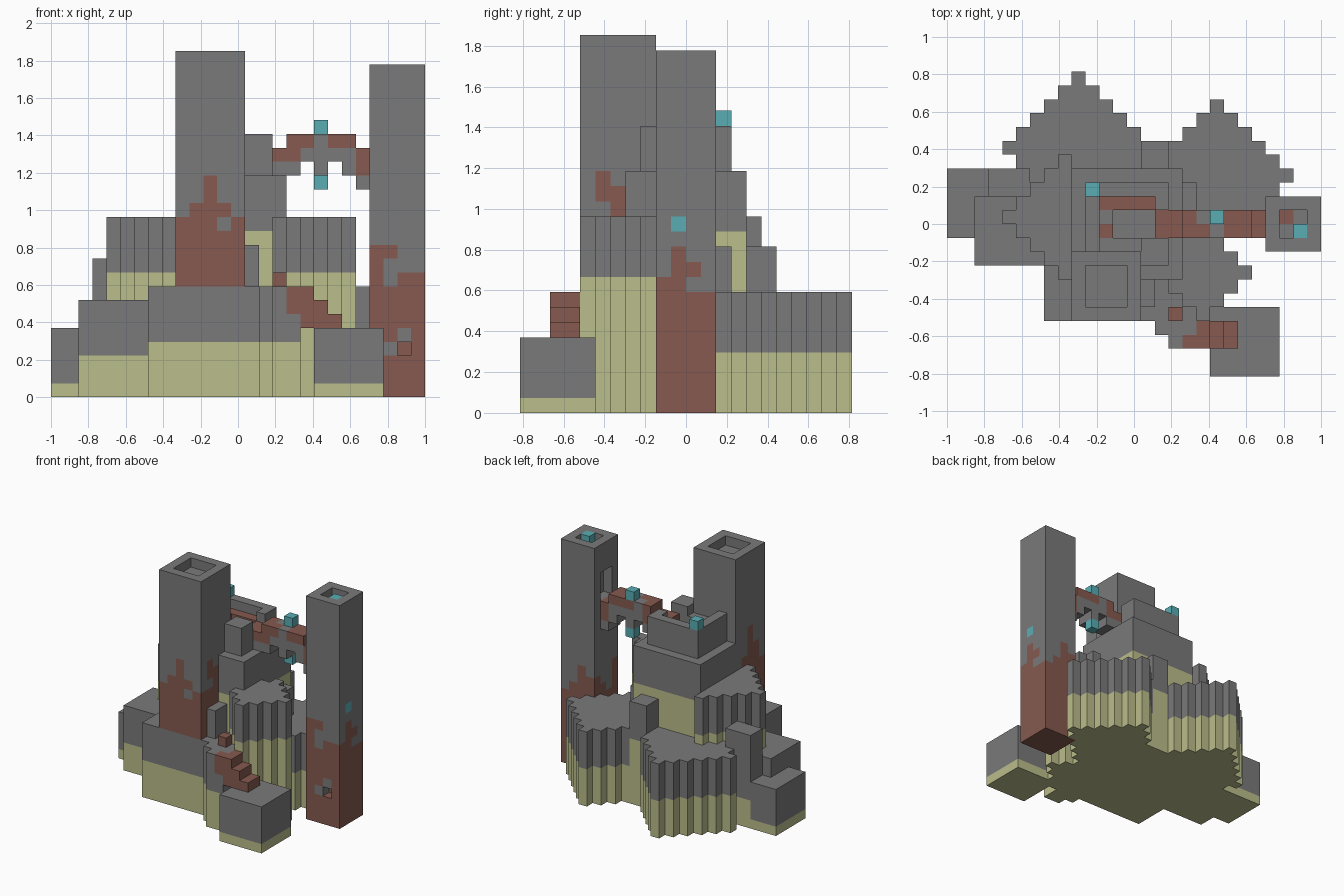
import bpy, bmesh
from mathutils import Vector

default = bpy.data.objects.get("Cube")
if default:
    bpy.data.objects.remove(default)

U = 2 / 27                      # edge of one block
GREY, RUST, OLIVE, CYAN = range(4)
materials = []
for label, rgb in (("stone grey", (0.195, 0.195, 0.195)), ("rust red", (0.238, 0.102, 0.08)),
                   ("moss olive", (0.497, 0.509, 0.258)), ("glow cyan", (0.102, 0.423, 0.456))):
    m = bpy.data.materials.new(label)
    m.use_nodes = True
    m.diffuse_color = (*rgb, 1)
    m.node_tree.nodes["Principled BSDF"].inputs["Base Color"].default_value = (*rgb, 1)
    materials.append(m)

taken = {}                      # block -> colour, shared so that parts never overlap
parts = []


def box(x, y, z):
    return {(i, j, k) for i in range(*x) for j in range(*y) for k in range(*z)}


def diamond(cx, cy, r, top):
    return {(i, j, k) for i in range(cx - r, cx + r + 1) for j in range(cy - r, cy + r + 1)
            for k in range(top) if abs(i - cx) + abs(j - cy) <= r}


def plain(colour):
    return lambda c: colour


def banded(height):
    return lambda c: OLIVE if c[2] < height else GREY


def streaked(base, tops, special):
    """Rust up to a height that varies by column, with single odd blocks."""
    return lambda c: special.get(c, RUST if c[2] < tops.get(c[:2], base) else GREY)


def part(name, cells, rule):
    cells = {c for c in cells if c not in taken}
    for c in cells:
        taken[c] = rule(c)
    parts.append((name, cells))


# Tall tower with a sunken roof, a doorway and a small niche
tall = box((23, 27), (9, 13), (0, 24))
tall -= box((24, 26), (10, 12), (23, 24)) | box((23, 24), (10, 12), (18, 21)) | {(25, 9, 3)}
part("side_tower", tall, streaked(
    8, {(23, 9): 11, (25, 9): 9, (26, 9): 9, (26, 10): 11, (25, 12): 9,
        (24, 12): 11, (23, 12): 10, (23, 11): 9},
    {(24, 9, 10): RUST, (26, 11, 9): RUST, (24, 9, 3): GREY, (25, 9, 4): GREY,
     (26, 10, 12): CYAN, (24, 11, 22): RUST}))
part("side_tower_crystal", {(25, 10, 23)}, plain(CYAN))

# Front tower
part("front_tower", box((9, 14), (4, 9), (8, 25)) - box((10, 13), (5, 8), (24, 25)), streaked(
    13, {(10, 4): 14, (11, 4): 16, (12, 4): 14, (13, 5): 16, (13, 6): 15,
         (9, 5): 15, (9, 6): 17, (9, 7): 14},
    {(12, 4, 12): GREY, (13, 5, 13): GREY}))

# Arched bridge with its crystals
bridge = box((15, 23), (10, 12), (17, 18)) | box((17, 22), (10, 12), (18, 19))
for column in (16, 17, 19, 21, 22):
    bridge |= box((column, column + 1), (10, 12), (16, 17))
bridge |= box((22, 23), (10, 12), (15, 16))


def bridge_colour(c):
    i, j, k = c
    if k == 18:
        return GREY if (i, j) in ((18, 11), (19, 10)) else RUST
    return RUST if (k == 17 and (i < 18 or i == 22)) or (k == 16 and i == 22) else GREY


part("bridge", bridge, bridge_colour)
part("bridge_crystals", {(19, 11, 19), (19, 11, 15)}, plain(CYAN))

# Keep: broad lower block, walled upper court
part("keep", box((9, 17), (7, 15), (0, 16)), banded(12))
court = box((10, 16), (8, 14), (16, 19)) - box((11, 15), (9, 13), (18, 19))
court -= box((12, 15), (10, 12), (17, 19)) | box((15, 16), (10, 12), (17, 19))
court |= box((14, 16), (8, 10), (16, 19))
part("keep_court", court, lambda c: RUST if c[2] == 17 and 11 <= c[0] < 15
     and (c[1] == 12 or c[:2] == (11, 10)) else GREY)
part("keep_crystal", {(10, 13, 19)}, plain(CYAN))

# Small buttresses against the keep
part("front_buttress", box((14, 15), (5, 7), (0, 11)), banded(4))
part("side_buttress", box((17, 18), (12, 14), (0, 11)), banded(7))
part("rear_buttress", box((14, 16), (15, 17), (0, 11)), banded(7))

# Stepped diamond bastions
part("high_bastion_left", {c for c in diamond(18, 7, 3, 13) if c[0] > 15}, banded(9))
part("high_bastion_right", diamond(8, 11, 4, 13), banded(9))
part("rear_bastion_right", diamond(9, 16, 5, 8), banded(4))
part("rear_bastion_left", diamond(19, 14, 5, 8), banded(4))

# Rust steps down to the corner block
steps = box((17, 18), (2, 4), (6, 8)) | box((18, 19), (2, 4), (5, 8))
steps |= box((19, 20), (2, 4), (5, 7)) | box((20, 21), (2, 4), (5, 6)) | {(16, 4, 8)}
part("steps", steps, lambda c: GREY if c == (17, 3, 7) else RUST)
part("corner_block", box((19, 24), (0, 5), (0, 5)), banded(1))

# Front terrace and the stair landing
part("front_terrace", box((7, 16), (4, 9), (0, 8)), banded(4))
part("stair_landing", box((15, 18), (3, 6), (0, 8)) | box((16, 18), (2, 3), (0, 8)), banded(4))

# Low stepped blocks on the right end
part("low_wall", box((3, 6), (13, 15), (0, 10)), banded(3))
part("low_terrace", box((2, 8), (8, 13), (0, 7)), banded(3))
part("end_block", box((0, 7), (10, 15), (0, 5)), banded(1))
part("inner_ground", box((7, 20), (7, 15), (0, 4)), plain(OLIVE))

# Turn every part into a mesh of its exposed faces
AXES = (Vector((1, 0, 0)), Vector((0, 1, 0)), Vector((0, 0, 1)))
for name, cells in parts:
    bm = bmesh.new()
    for c in sorted(cells):
        centre = Vector(c) + Vector((0.5, 0.5, 0.5))
        for a in range(3):
            for sign in (-1, 1):
                near = tuple(c[n] + sign * (n == a) for n in range(3))
                if near in taken:
                    continue
                p, q = AXES[(a + 1) % 3] / 2, AXES[(a + 2) % 3] / 2
                mid = centre + AXES[a] * sign / 2
                ring = [mid - p - q, mid + p - q, mid + p + q, mid - p + q][::sign]
                face = bm.faces.new([bm.verts.new((v - Vector((13.5, 11, 0))) * U) for v in ring])
                face.material_index = taken[c]
    bmesh.ops.remove_doubles(bm, verts=bm.verts, dist=0.001)
    bmesh.ops.dissolve_limit(bm, angle_limit=0.01, verts=bm.verts, edges=bm.edges,
                             delimit={'MATERIAL'})
    mesh = bpy.data.meshes.new(name)
    bm.to_mesh(mesh)
    bm.free()
    for m in materials:
        mesh.materials.append(m)
    bpy.context.collection.objects.link(bpy.data.objects.new(name, mesh))
